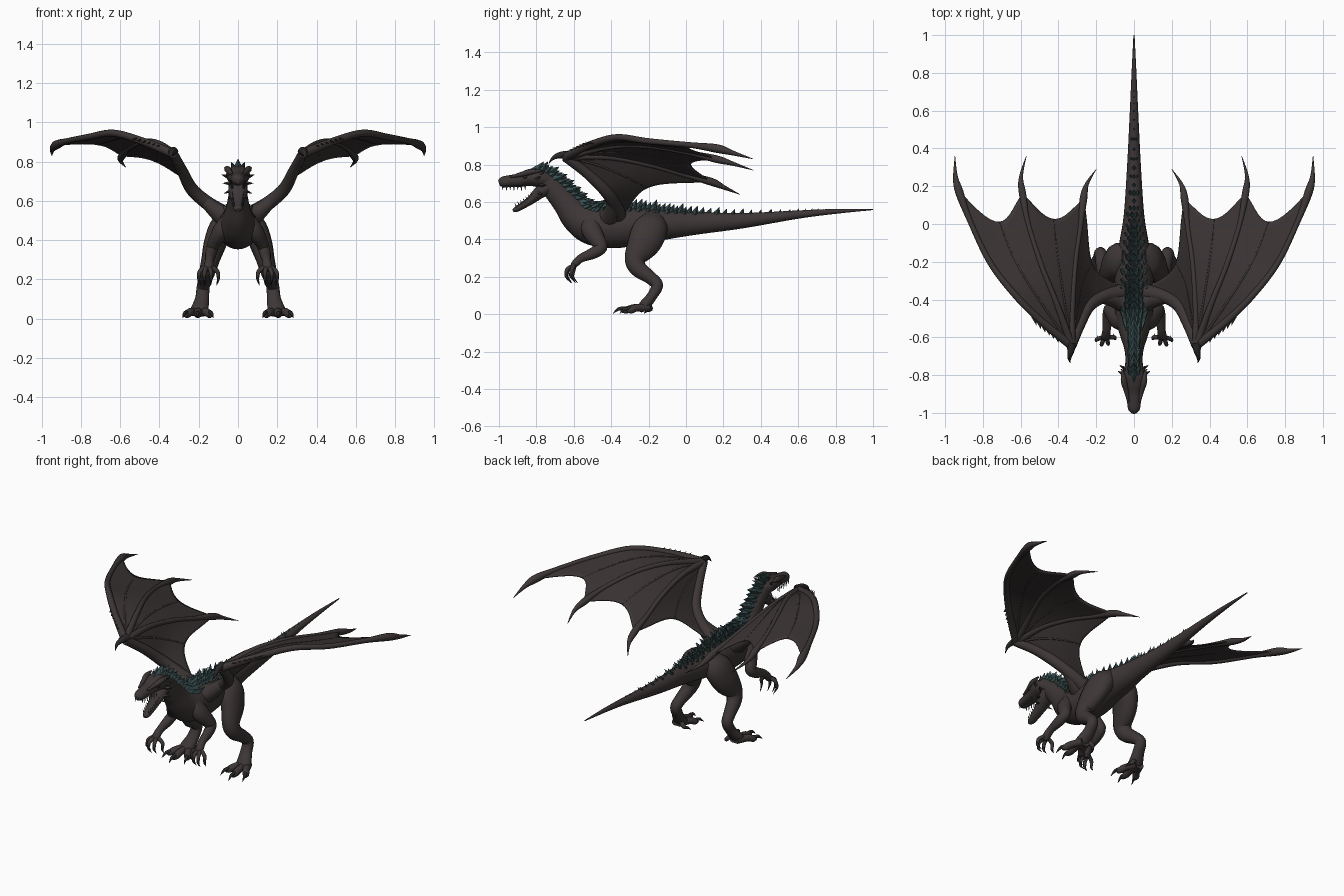
import bpy
import bmesh
import math
from mathutils import Vector, Matrix

cube = bpy.data.objects.get("Cube")
if cube:
    bpy.data.objects.remove(cube, do_unlink=True)


def material(name, colour):
    mat = bpy.data.materials.new(name)
    mat.use_nodes = True
    mat.diffuse_color = (*colour, 1)
    shader = next(n for n in mat.node_tree.nodes if n.type == 'BSDF_PRINCIPLED')
    shader.inputs["Base Color"].default_value = (*colour, 1)
    shader.inputs["Roughness"].default_value = .7
    return mat


HIDE = material("dark brown hide", (.047, .037, .037))
SKIN = material("wing skin", (.043, .034, .034))
TEAL = material("teal scales", (.039, .073, .077))
CLAW = material("black claw", (.022, .02, .02))
TOOTH = material("grey tooth", (.09, .1, .11))
X, Y, Z = Vector((1, 0, 0)), Vector((0, 1, 0)), Vector((0, 0, 1))


def smooth_path(points, steps=6):
    """Catmull-Rom curve through points that also carry their radii."""
    pts = [Vector(p) for p in points]
    out = []
    for i in range(len(pts) - 1):
        b, c = pts[i], pts[i + 1]
        a = pts[i - 1] if i else b
        d = pts[i + 2] if i + 2 < len(pts) else c
        for k in range(steps):
            t = k / steps
            out.append(b + (c - a) * (t / 2) + (a * 2 - b * 5 + c * 4 - d) * (t * t / 2)
                       + (b * 3 - a - c * 3 + d) * (t ** 3 / 2))
    return out + [pts[-1]]


def frames(path, ref):
    """Yield centre, tangent, side, normal and the two radii along a path."""
    for i, p in enumerate(path):
        ahead, behind = path[min(i + 1, len(path) - 1)], path[max(i - 1, 0)]
        tangent = (Vector(ahead[:3]) - Vector(behind[:3])).normalized()
        side = (ref - tangent * ref.dot(tangent)).normalized()
        yield Vector(p[:3]), tangent, side, tangent.cross(side), max(p[3], .001), max(p[-1], .001)


def add_tube(bm, points, ref=X, sides=14, steps=6):
    """Points are x, y, z, radius and, if oval, a second radius."""
    rings = []
    turn = [math.tau * k / sides for k in range(sides)]
    for c, _, s, n, a, b in frames(smooth_path(points, steps), ref):
        rings.append([bm.verts.new(c + s * a * math.cos(t) + n * b * math.sin(t)) for t in turn])
    for low, high in zip(rings, rings[1:]):
        for k in range(sides):
            j = (k + 1) % sides
            bm.faces.new((low[k], low[j], high[j], high[k]))
    bm.faces.new(rings[0])
    bm.faces.new(rings[-1])


def add_spike(bm, base, direction, along, length, half, width):
    """Four sided scale whose base is longer in the along direction."""
    direction = Vector(direction).normalized()
    side = direction.cross(along).normalized()
    base = Vector(base) - direction * length * .15
    ring = [bm.verts.new(base + v) for v in (along * half, side * width, -along * half, -side * width)]
    tip = bm.verts.new(base + direction * length * 1.15)
    for k in range(4):
        bm.faces.new((ring[k], ring[(k + 1) % 4], tip))
    bm.faces.new(ring)


def finish(name, bm, mat, mirrored=False, thickness=0):
    bmesh.ops.recalc_face_normals(bm, faces=bm.faces)
    mesh = bpy.data.meshes.new(name)
    bm.to_mesh(mesh)
    bm.free()
    mesh.materials.append(mat)
    mesh.polygons.foreach_set("use_smooth", [True] * len(mesh.polygons))
    mesh.set_sharp_from_angle(angle=math.radians(50))
    obj = bpy.data.objects.new(name, mesh)
    bpy.context.scene.collection.objects.link(obj)
    if thickness:
        solid = obj.modifiers.new("thickness", 'SOLIDIFY')
        solid.thickness, solid.offset = thickness, 0
    if mirrored:
        obj.modifiers.new("mirror", 'MIRROR').use_mirror_merge = False


def tubes(name, mat, paths, mirrored=True, ref=X, sides=14):
    bm = bmesh.new()
    for path in paths:
        add_tube(bm, path, ref, sides)
    finish(name, bm, mat, mirrored)


# Tail, trunk and neck: y, z, half width, half height
spine = [(1, .56, .003, .003), (.8, .55, .013, .013), (.6, .533, .022, .022), (.3, .5, .037, .041),
         (.05, .487, .054, .062), (-.1, .48, .078, .079), (-.25, .475, .1, .1), (-.38, .465, .103, .112),
         (-.5, .475, .098, .105), (-.58, .52, .075, .088), (-.64, .59, .055, .07), (-.7, .66, .046, .06),
         (-.76, .715, .045, .05), (-.81, .73, .05, .04)]
spine = [(0, *p) for p in spine]
tubes("body", HIDE, [spine], mirrored=False, sides=24)

# Head
tubes("skull", HIDE, [[(0, -.73, .71, .04, .04), (0, -.79, .73, .06, .05), (0, -.84, .728, .058, .043),
                       (0, -.89, .717, .044, .036), (0, -.94, .712, .037, .032), (0, -.98, .706, .031, .029),
                       (0, -1, .7, .015, .015)]], mirrored=False, sides=20)
tubes("lower_jaw", HIDE, [[(0, -.74, .68, .048, .042), (0, -.79, .645, .046, .033), (0, -.83, .61, .035, .024),
                           (0, -.88, .577, .028, .018), (0, -.91, .56, .022, .015), (0, -.925, .553, .01, .008)]],
      mirrored=False)
tubes("brow_ridge", HIDE, [[(.03, -.94, .735, .006), (.042, -.88, .748, .013), (.054, -.83, .762, .016),
                            (.062, -.77, .768, .004)]])
bm = bmesh.new()
bmesh.ops.create_icosphere(bm, subdivisions=2, radius=.011, matrix=Matrix.Translation((.05, -.86, .735)))
finish("eye", bm, CLAW, True)

bm = bmesh.new()
for k in range(7):
    f = k / 7
    add_spike(bm, (.036 - f * .014, -.86 - f * .14, .685), -Z, Y, .022 + .008 * (k % 2), .006, .005)
    add_spike(bm, (.03 - f * .012, -.82 - f * .1, .63 - f * .065), (0, -.5, 1), Y, .024, .006, .005)
finish("teeth", bm, TOOTH, True)

# Horned scales around the head
bm = bmesh.new()
for y, z, x, out in [(-.78, .75, .045, .4), (-.8, .725, .055, 1), (-.77, .69, .045, 1),
                     (-.79, .65, .04, 1), (-.83, .75, .05, .5), (-.81, .625, .03, .7)]:
    add_spike(bm, (x, y, z), (out, .7, (z - .69) * 9), Y, .042, .017, .012)
finish("head_horns", bm, HIDE, True)

# Rows of broad scales along the back, shrinking towards the tail
bm = bmesh.new()
for i, (c, t, s, n, a, b) in enumerate(frames(smooth_path(spine), X)):
    y = c.y
    if y > .75:
        continue
    height = .058 * min(1, (.85 - y) / 1.25)
    rows = [0]
    if -.62 < y < .1:
        rows = [0, -.36, .36] if i % 2 else [-.62, -.18, .18, .62]
    elif y < .5 and i % 2:
        rows = [0, -.4, .4]
    for ang in rows:
        normal = s * math.sin(ang) + n * math.cos(ang)
        base = c + s * a * math.sin(ang) + n * b * math.cos(ang)
        size = height * (1 - abs(ang) * .6) * (1.1 if i % 3 == 0 else .85)
        add_spike(bm, base, normal - t * .55, t, size, size * .6, size * .42)
for k in range(5):
    add_spike(bm, (0, -.79 - k * .025, .775 - k * .009), (0, .6, 1), Y, .042 - k * .006, .013, .007)
finish("back_scales", bm, TEAL)

# Hind legs
tubes("hind_leg", HIDE, [
    [(.04, -.17, .53, .03, .05), (.08, -.185, .47, .062, .09), (.115, -.22, .39, .058, .092),
     (.14, -.27, .3, .047, .06), (.155, -.255, .245, .042, .047), (.17, -.19, .195, .035, .036),
     (.178, -.155, .155, .033, .033), (.183, -.18, .1, .036, .028), (.195, -.22, .05, .045, .03),
     (.2, -.25, .026, .044, .02)]])
toes, claws = [], []
for dx, reach in [(-.055, .085), (.005, .12), (.06, .085)]:
    toes.append([(.2 + dx * .2, -.2, .035, .022), (.2 + dx * .7, -.24 - reach * .3, .034, .021),
                 (.2 + dx, -.23 - reach * .75, .022, .019), (.2 + dx * 1.1, -.23 - reach, .018, .009)])
    claws.append([(.2 + dx, -.22 - reach * .85, .03, .012), (.2 + dx * 1.2, -.24 - reach, .028, .009),
                  (.2 + dx * 1.35, -.27 - reach, .004, .001)])
toes.append([(.17, -.2, .05, .014), (.15, -.19, .03, .013), (.14, -.2, .018, .008)])
claws.append([(.14, -.2, .022, .009), (.13, -.21, .016, .006), (.125, -.225, .004, .001)])

# Forelegs
tubes("foreleg", HIDE, [
    [(.04, -.51, .51, .04, .05), (.085, -.505, .45, .043, .055), (.12, -.47, .39, .034, .042),
     (.132, -.455, .355, .03, .034), (.14, -.5, .325, .028, .031), (.145, -.56, .3, .022, .023),
     (.15, -.595, .268, .024, .02), (.15, -.605, .245, .02, .014)]])
for dx, y in [(-.045, -.6), (-.012, -.63), (.02, -.635), (.045, -.61)]:
    toes.append([(.15 + dx * .4, -.6, .262, .012), (.15 + dx, y, .24, .011), (.15 + dx * 1.1, y - .005, .212, .008)])
    claws.append([(.15 + dx * 1.1, y - .005, .222, .009), (.15 + dx * 1.1, y - .005, .2, .007),
                  (.15 + dx * .9, y + .02, .168, .001)])
tubes("toes", HIDE, toes, sides=10)
tubes("claws", CLAW, claws, sides=8)

# Wing arm, with a shoulder muscle blending into the trunk
wrist = (.33, -.645, .84)
arm = [(*wrist, .025), (.285, -.53, .755, .028), (.235, -.43, .66, .033), (.15, -.38, .585, .037),
       (.04, -.36, .51, .05)]
tubes("wing_arm", HIDE, [arm, [(.03, -.42, .51, .07), (.09, -.4, .535, .05), (.17, -.39, .6, .03)]], ref=Y)

# Wing fingers: each list ends with a curved claw after the knuckle
outer = [(*wrist, .024), (.49, -.515, .905, .02), (.635, -.37, .945, .018), (.765, -.2, .925, .016),
         (.87, .02, .905, .015), (.925, .17, .885, .023), (.945, .25, .862, .013), (.948, .36, .83, .001)]
middle = [(*wrist, .022), (.41, -.42, .895, .016), (.49, -.22, .9, .014), (.56, 0, .865, .013),
          (.59, .16, .83, .02), (.598, .25, .805, .011), (.57, .36, .77, .001)]
inner = [(*wrist, .022), (.325, -.42, .84, .015), (.31, -.2, .8, .014), (.285, -.02, .75, .014),
         (.268, .13, .71, .021), (.25, .21, .675, .011), (.2, .29, .64, .001)]
tubes("wing_fingers", HIDE, [outer, middle, inner], ref=Z, sides=10)
tubes("wing_thumb", CLAW, [[(.33, -.63, .85, .026), (.335, -.675, .85, .018), (.342, -.71, .835, .01),
                            (.338, -.735, .805, .001)]], sides=10)
bm = bmesh.new()
for k in range(6):
    f = k / 6
    add_spike(bm, (.41 + f * .14, -.59 + f * .11, .875 + f * .045), (-.25, -1, .25), X, .042, .016, .01)
finish("wing_edge_spikes", bm, HIDE, True)


# Wing membrane: panels stretched between neighbouring fingers
def along(path, t):
    f = t * (len(path) - 1)
    i = min(int(f), len(path) - 2)
    return path[i].lerp(path[i + 1], f - i)


bm = bmesh.new()
veins = []
for first, second, hollow in [(outer[:6], middle[:5], .22), (middle[:5], inner[:5], .2), (inner[:5], arm, .27)]:
    one = smooth_path([p[:3] for p in first])
    two = smooth_path([p[:3] for p in second])

    def skin(s, t):
        bow = 4 * s * (1 - s)
        t *= 1 - hollow * bow
        return along(one, t).lerp(along(two, t), s) + Z * .004 * bow * t

    grid = [[bm.verts.new(skin(c / 14, r / 20)) for c in range(15)] for r in range(21)]
    for r in range(20):
        for c in range(14):
            bm.faces.new((grid[r][c], grid[r][c + 1], grid[r + 1][c + 1], grid[r + 1][c]))
    veins.append([(*skin(.5, t / 10), .008 - t * .0004) for t in range(11)])
bmesh.ops.remove_doubles(bm, verts=bm.verts, dist=.0005)
finish("wing_membrane", bm, SKIN, True, thickness=.006)
tubes("wing_veins", SKIN, veins, ref=Z, sides=8)
